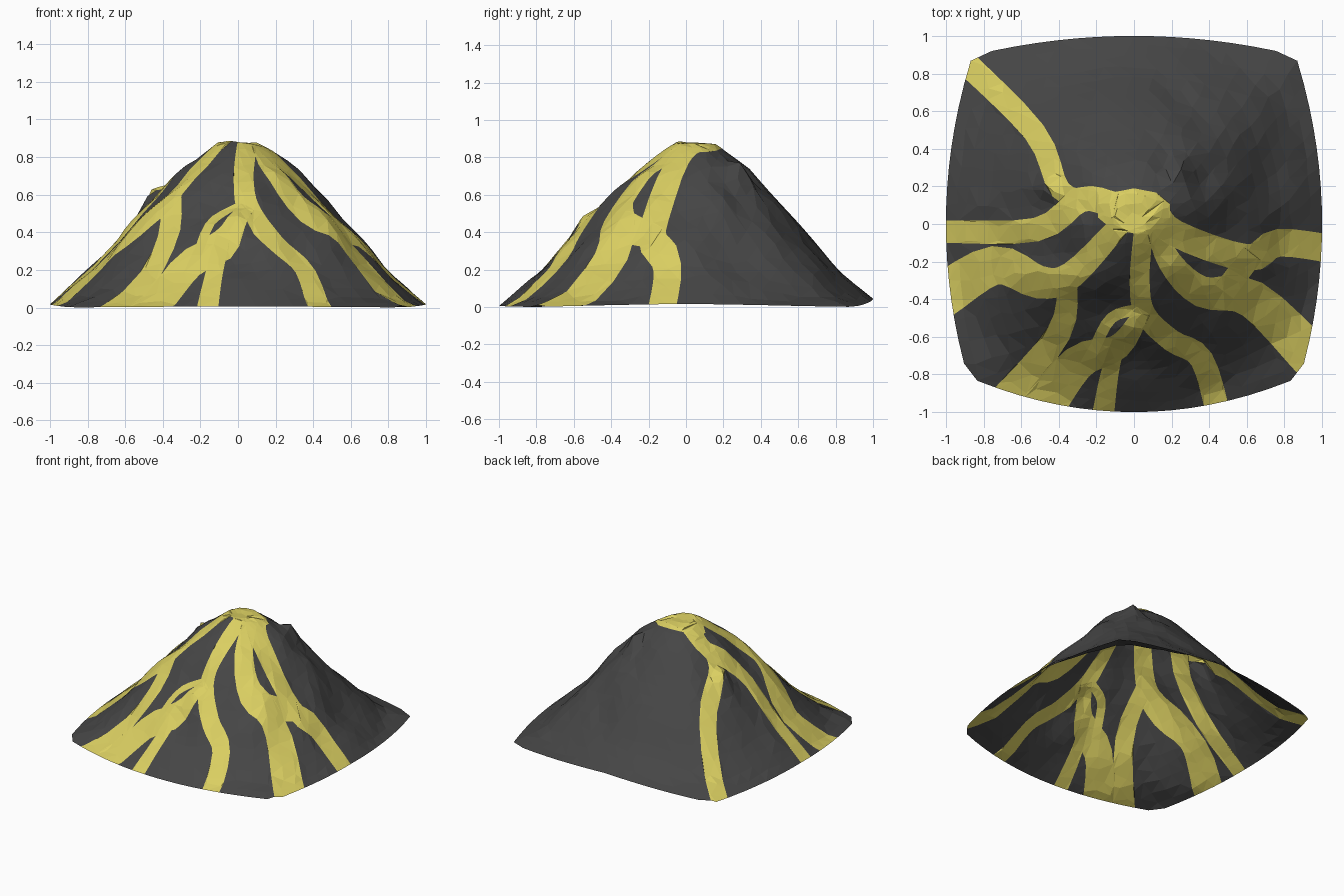
import bpy, math, random
from mathutils import Vector, noise
from mathutils.geometry import delaunay_2d_cdt

if "Cube" in bpy.data.objects:
    bpy.data.objects.remove(bpy.data.objects["Cube"])

random.seed(4)
PROFILE = [(0, .87), (.1, .88), (.3, .735), (.6, .42), (.8, .185), (1, .015), (1.25, 0)]
# Rocky lumps on the slope: x, y, height
LUMPS = [(-.46, .2, .08), (.25, .29, .08), (.46, .2, .03), (0, -.55, .04)]
# Lava streams: start width, end width, then the centre line
STREAMS = [
    (.1, .13, [(.05, -.03), (.03, -.3), (.06, -.48), (.2, -.62), (.36, -.72), (.46, -1.05)]),
    (.08, .24, [(.05, -.46), (-.08, -.65), (-.3, -.74), (-.54, -1.05)]),
    (.06, .06, [(.04, -.45), (-.12, -.5), (-.22, -.68)]),
    (.07, .12, [(-.08, -.62), (-.13, -.8), (-.17, -1.05)]),
    (.1, .16, [(-.35, -.27), (-.4, -.58), (-.75, -1)]),
    (.11, .24, [(-.07, 0), (-.33, -.27), (-.5, -.31), (-.74, -.22), (-1.05, -.4)]),
    (.14, .12, [(-.1, .1), (-.28, .13), (-.52, -.03), (-1.08, -.04)]),
    (.1, .13, [(-.2, .12), (-.39, .18), (-.53, .49), (-.98, .94)]),
    (.14, .15, [(.1, .08), (.22, -.05), (.6, -.18), (.77, -.1), (1.1, -.14)]),
    (.09, .24, [(.1, .02), (.19, -.2), (.36, -.36), (.63, -.4), (1, -.76)]),
    (.12, .12, [(.48, -.36), (.63, -.16)]),
]


def polar(r, ang):
    return Vector((r * math.cos(ang), r * math.sin(ang)))


def side(m, n, bow):
    """Distance to one bowed side of the footprint."""
    q = 2 * bow * n * n
    if q < 1e-6:
        return 1 / max(m, 1e-6)
    return (math.sqrt(m * m + 2 * q) - m) / q


def edge_radius(ang):
    c, s = abs(math.cos(ang)), abs(math.sin(ang))
    return min(side(c, s, .175), side(s, c, .14 if math.sin(ang) > 0 else .24))


def inside(p, poly):
    hit = False
    for a, b in zip(poly, poly[1:] + poly[:1]):
        if (a[1] > p[1]) != (b[1] > p[1]):
            if p[0] < a[0] + (p[1] - a[1]) * (b[0] - a[0]) / (b[1] - a[1]):
                hit = not hit
    return hit


def smooth_path(path, steps=4):
    """Round a path with a Catmull-Rom curve."""
    p = [Vector(q) for q in path]
    p = [2 * p[0] - p[1]] + p + [2 * p[-1] - p[-2]]
    out = []
    for a, b, c, d in zip(p, p[1:], p[2:], p[3:]):
        for k in range(steps):
            t = k / steps
            out.append(.5 * (2 * b + (c - a) * t + (2 * a - 5 * b + 4 * c - d) * t ** 2
                             + (3 * b - a - 3 * c + d) * t ** 3))
    return out + [p[-2]]


def ribbon(w0, w1, path):
    """Widen a centre line into a closed outline."""
    path = smooth_path(path)
    left, right, last = [], [], len(path) - 1
    for i, p in enumerate(path):
        d = path[min(i + 1, last)] - path[max(i - 1, 0)]
        n = Vector((-d.y, d.x)).normalized() * (w0 + (w1 - w0) * i / last) / 2
        left.append(p + n)
        right.append(p - n)
    return left + right[::-1]


def profile(r):
    for (r0, z0), (r1, z1) in zip(PROFILE, PROFILE[1:]):
        if r <= r1:
            return z0 + (z1 - z0) * (r - r0) / (r1 - r0)
    return 0


def height(x, y):
    t = math.hypot(x, y) / edge_radius(math.atan2(y, x))
    fade = max(0, 1 - t)
    r = math.hypot(x, y - .06 * fade)
    z = .6 * profile(r) + .4 * profile(t * r / max(math.hypot(x, y), .05))
    # The back left is smooth, the rest is rough
    rough = .05 if y < .1 or x > .15 else .01
    z += rough * noise.noise(Vector((x * 5, y * 5, 2))) * min(1, fade * 3) * min(1, r * 3)
    for lx, ly, lh in LUMPS:
        z += lh * max(0, 1 - math.hypot(x - lx, y - ly) / .09) ** .7
    # The rim lifts a little at the back and sides
    z += .012 * max(0, 1 - abs(y)) * t ** 4 + .04 * max(0, y) ** 4 * (1 - min(1, abs(x)))
    return max(z - .01 * t ** 6, 0)


# Flat plan: footprint, crater pool, stream edges and rings of slope points
footprint = [polar(edge_radius(a), a) for a in (math.tau * i / 64 for i in range(64))]
pool = [Vector((.2 * math.cos(a), .07 + .12 * math.sin(a)))
        for a in (math.tau * (i + .5) / 10 for i in range(10))]
lava_areas = [pool] + [ribbon(*s) for s in STREAMS]
points, edges = [], []
for loop in [footprint] + lava_areas:
    n = len(points)
    points.extend(loop)
    edges.extend((n + i, n + (i + 1) % len(loop)) for i in range(len(loop)))
for ring in range(1, 18):
    t, count = ring / 18, 10 + ring * 3
    for i in range(count):
        ang = math.tau * (i + .5 * (ring % 2) + random.uniform(-.15, .15)) / count
        r = (t + random.uniform(-.01, .01)) * (edge_radius(ang) * t + 1 - t)
        points.append(polar(r, ang))
for lx, ly, lh in LUMPS:
    points.append(Vector((lx, ly)))
    points.extend(Vector((lx, ly)) + polar(.08, i * math.pi / 3) for i in range(6))
plan, _, tris, *_ = delaunay_2d_cdt(points, edges, [], 0, 1e-4)

# Sort the facets into rock and lava
rock, lava = [], []
for f in tris:
    c = sum((plan[i] for i in f), Vector((0, 0))) / len(f)
    if inside(c, footprint):
        (lava if any(inside(c, a) for a in lava_areas) else rock).append(tuple(f))
verts = [(p.x, p.y, height(p.x, p.y)) for p in plan]


def surface(name, faces, color):
    used = sorted({i for f in faces for i in f})
    index = {v: i for i, v in enumerate(used)}
    mesh = bpy.data.meshes.new(name)
    mesh.from_pydata([verts[i] for i in used], [], [[index[i] for i in f] for f in faces])
    mat = bpy.data.materials.new(name)
    mat.diffuse_color = color
    mat.use_nodes = True
    mat.node_tree.nodes["Principled BSDF"].inputs["Base Color"].default_value = mat.diffuse_color
    mesh.materials.append(mat)
    bpy.context.collection.objects.link(bpy.data.objects.new(name, mesh))


surface("mountain_rock", rock, (.06, .06, .06, 1))
surface("lava_streams", lava, (.7, .62, .12, 1))
